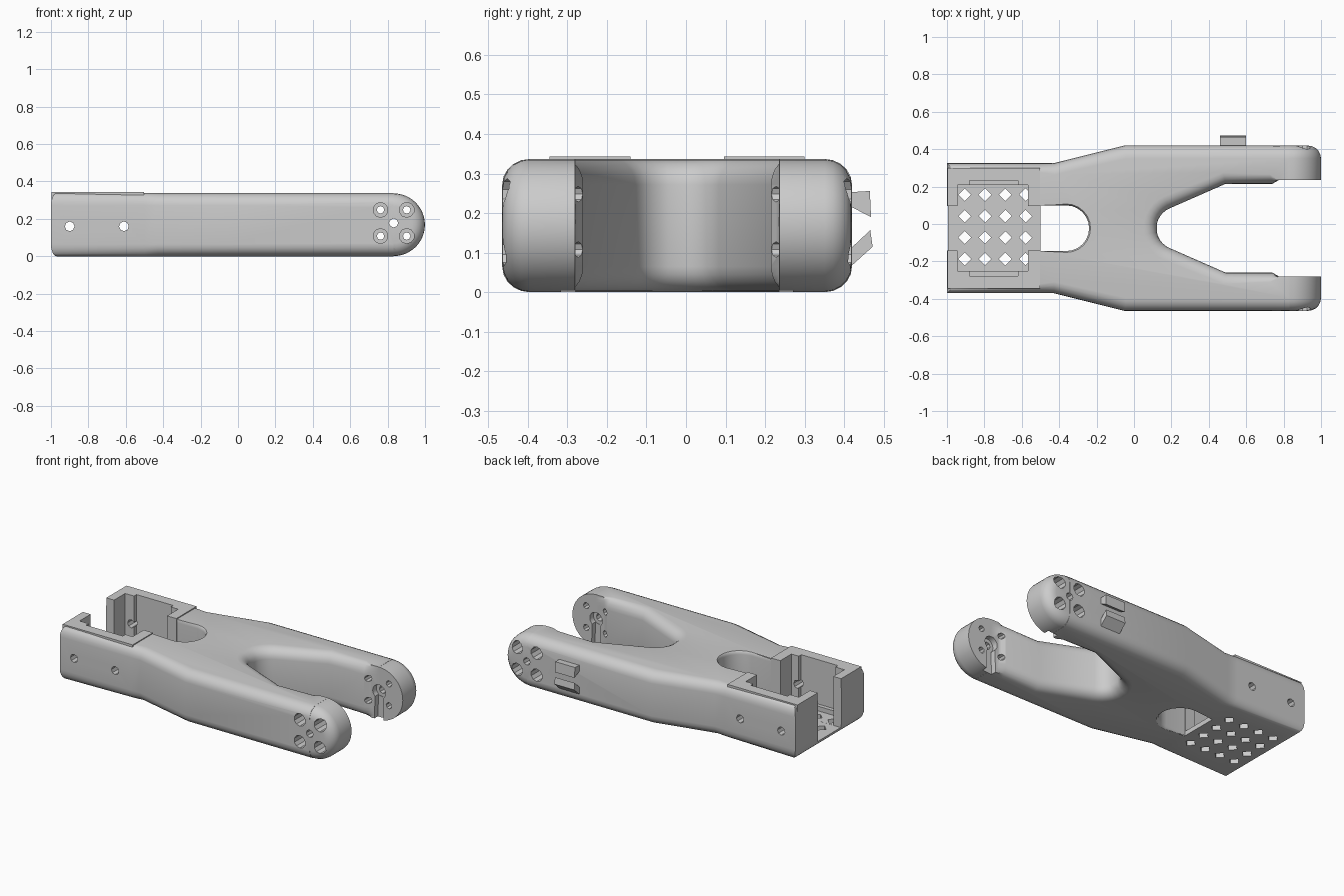
import bpy, bmesh, math
from mathutils import Vector, Matrix

if "Cube" in bpy.data.objects:
    bpy.data.objects.remove(bpy.data.objects["Cube"])

CY = -0.0225          # symmetry line of the bracket in y
H = 0.337             # body height
PX, PZ = 0.832, H / 2  # pivot of the fork tips


def make(name, bm):
    bmesh.ops.recalc_face_normals(bm, faces=bm.faces)
    me = bpy.data.meshes.new(name)
    bm.to_mesh(me)
    bm.free()
    ob = bpy.data.objects.new(name, me)
    bpy.context.collection.objects.link(ob)
    return ob


def loft(name, rings):
    bm = bmesh.new()
    vs = [[bm.verts.new(p) for p in r] for r in rings]
    n = len(vs[0])
    for a, b in zip(vs, vs[1:]):
        for i in range(n):
            bm.faces.new((a[i], a[(i + 1) % n], b[(i + 1) % n], b[i]))
    bm.faces.new(vs[0][::-1])
    bm.faces.new(vs[-1])
    return make(name, bm)


def rounded_prism(name, pts, z0, z1, rz, seg=5):
    """Extrude an outline of (x, y, edge radius) with rounded top and bottom edges."""
    P = [Vector(p[:2]) for p in pts]
    off = []
    for i, p in enumerate(P):
        d1 = (p - P[i - 1]).normalized()
        d2 = (P[(i + 1) % len(P)] - p).normalized()
        n1, n2 = Vector((-d1.y, d1.x)), Vector((-d2.y, d2.x))
        o = (n1 + n2) / (1 + n1.dot(n2))
        if p.x > 0.83:
            o.x = 0
        off.append(o * pts[i][2])
    lv = []
    for k in range(seg + 1):
        a = k / seg * math.pi / 2
        lv.append((rz * (1 - math.cos(a)), 1 - math.sin(a)))
    zs = [(z0 + h, s) for h, s in lv] + [(z1 - h, s) for h, s in reversed(lv)]
    return loft(name, [[(p.x + o.x * s, p.y + o.y * s, z) for p, o in zip(P, off)] for z, s in zs])


def boxes(name, items):
    bm = bmesh.new()
    for x0, x1, y0, y1, z0, z1 in items:
        m = Matrix.Translation(((x0 + x1) / 2, (y0 + y1) / 2, (z0 + z1) / 2))
        bmesh.ops.create_cube(bm, size=1, matrix=m @ Matrix.Diagonal((x1 - x0, y1 - y0, z1 - z0, 1)))
    return make(name, bm)


def y_cyls(name, items, sides=10):
    bm = bmesh.new()
    for x, z, r, y0, y1 in items:
        m = Matrix.Translation((x, (y0 + y1) / 2, z)) @ Matrix.Rotation(math.pi / 2, 4, 'X')
        bmesh.ops.create_cone(bm, cap_ends=True, segments=sides, radius1=r, radius2=r,
                              depth=y1 - y0, matrix=m)
    return make(name, bm)


def combine(target, other, op):
    m = target.modifiers.new(op, 'BOOLEAN')
    m.operation, m.solver, m.object = op, 'EXACT', other
    bpy.context.view_layer.objects.active = target
    bpy.ops.object.modifier_apply(modifier=m.name)
    bpy.data.objects.remove(other)


# Main body: half outline mirrored across the symmetry line
half = [(-1, -.37, .03), (-.5, -.37, .05), (-.43, -.37, .06), (-.05, -.465, .07),
        (PX, -.465, .07), (PX, -.28, 0), (.775, -.28, 0), (.74, -.26, .05), (.49, -.26, .06)]
for a in range(246, 181, -11):
    t = math.radians(a)
    half.append((.235 + .115 * math.cos(t), CY + .115 * math.sin(t), .07))
body = rounded_prism("fork_bracket", half + [(x, 2 * CY - y, r) for x, y, r in reversed(half)], 0, H, .065)

# Round fork tips with softened outer rims
for s in (-1, 1):
    bm = bmesh.new()
    bmesh.ops.create_cone(bm, cap_ends=True, segments=48, radius1=PZ - .001, radius2=PZ - .001, depth=.183)
    rim = [e for e in bm.edges if all(v.co.z > 0 for v in e.verts)]
    bmesh.ops.bevel(bm, geom=rim, offset=.068, segments=5, profile=.5, affect='EDGES')
    bm.transform(Matrix.Translation((PX, CY + s * .35, PZ)) @ Matrix.Rotation(-s * math.pi / 2, 4, 'X'))
    combine(body, make("tip", bm), 'UNION')

# Slightly raised tops of the pocket walls
combine(body, boxes("pads", [(-.998, -.503, -.345, -.1, .2, .343), (-.998, -.503, .055, .3, .2, .343)]), 'UNION')

# Round-ended slot behind the pocket
slot = [(-.501, CY + .122, 0), (-.501, CY - .122, 0)]
for a in range(-90, 91, 15):
    t = math.radians(a)
    slot.append((-.362 + .122 * math.cos(t), CY + .122 * math.sin(t), -.025))
combine(body, rounded_prism("slot", slot, -.003, .346, .03), 'DIFFERENCE')

# Open-ended pocket with end tabs and shallow wall recesses
FL = .03
for b in [(-1.1, -.5, CY - .118, CY + .118, FL, .5),
          (-.943, -.568, CY - .23, CY + .23, FL + .0005, .5),
          (-.88, -.62, CY - .255, CY + .255, .06, .5)]:
    combine(body, boxes("pocket", [b]), 'DIFFERENCE')

# Grid of diamond vents in the pocket floor
bm = bmesh.new()
for i in range(4):
    for j in range(4):
        m = Matrix.Translation((-.905 + .1085 * i, -.187 + .1145 * j, 0))
        bmesh.ops.create_cone(bm, cap_ends=True, segments=4, radius1=.034, radius2=.034, depth=.12, matrix=m)
combine(body, make("vents", bm), 'DIFFERENCE')

# Screw holes through the pocket walls
combine(body, y_cyls("wall_holes", [(x, .16, .026, -.6, .6) for x in (-.9, -.61)], 8), 'DIFFERENCE')

# Counterbored screw holes in the fork tips
grid = [(PX + sx * .07, .178 + sz * .07) for sx in (-1, 1) for sz in (-1, 1)]
bores = []
for s in (-1, 1):
    a, b = sorted((CY + s * .31, CY + s * .6))
    bores += [(x, z, .04, a, b) for x, z in grid]
combine(body, y_cyls("bores", bores), 'DIFFERENCE')
combine(body, y_cyls("screws", [(x, z, .02, -.7, .7) for x, z in grid] + [(PX, .178, .024, -.7, .7)], 8), 'DIFFERENCE')

# Horn recess on each inner fork face: round hub with a channel running down
hubs = [(PX, .178, .045, CY + .1, CY + .295), (PX, .178, .045, CY - .295, CY - .1)]
combine(body, y_cyls("hubs", hubs, 16), 'DIFFERENCE')
for s in (-1, 1):
    ys = (CY + s * .1, CY + s * .293)
    combine(body, loft("channel", [[(PX - .035, y, -.05), (PX + .035, y, -.05), (PX + .026, y, .18),
                                    (PX - .026, y, .18)] for y in ys]), 'DIFFERENCE')

# Cable clip: two angled lips on the back arm
clips = {"upper_clip": [(.4, .225), (.4, .252), (.465, .256), (.468, .19)],
         "lower_clip": [(.4, .05), (.4, .095), (.466, .157), (.472, .115)]}
for name, sec in clips.items():
    loft(name, [[(x, y, z) for y, z in sec] for x in (.46, .6)])

# Smooth the rounded body, keeping crisp edges
bpy.ops.object.select_all(action='DESELECT')
body.select_set(True)
bpy.context.view_layer.objects.active = body
bpy.ops.object.shade_smooth_by_angle(angle=math.radians(30))
